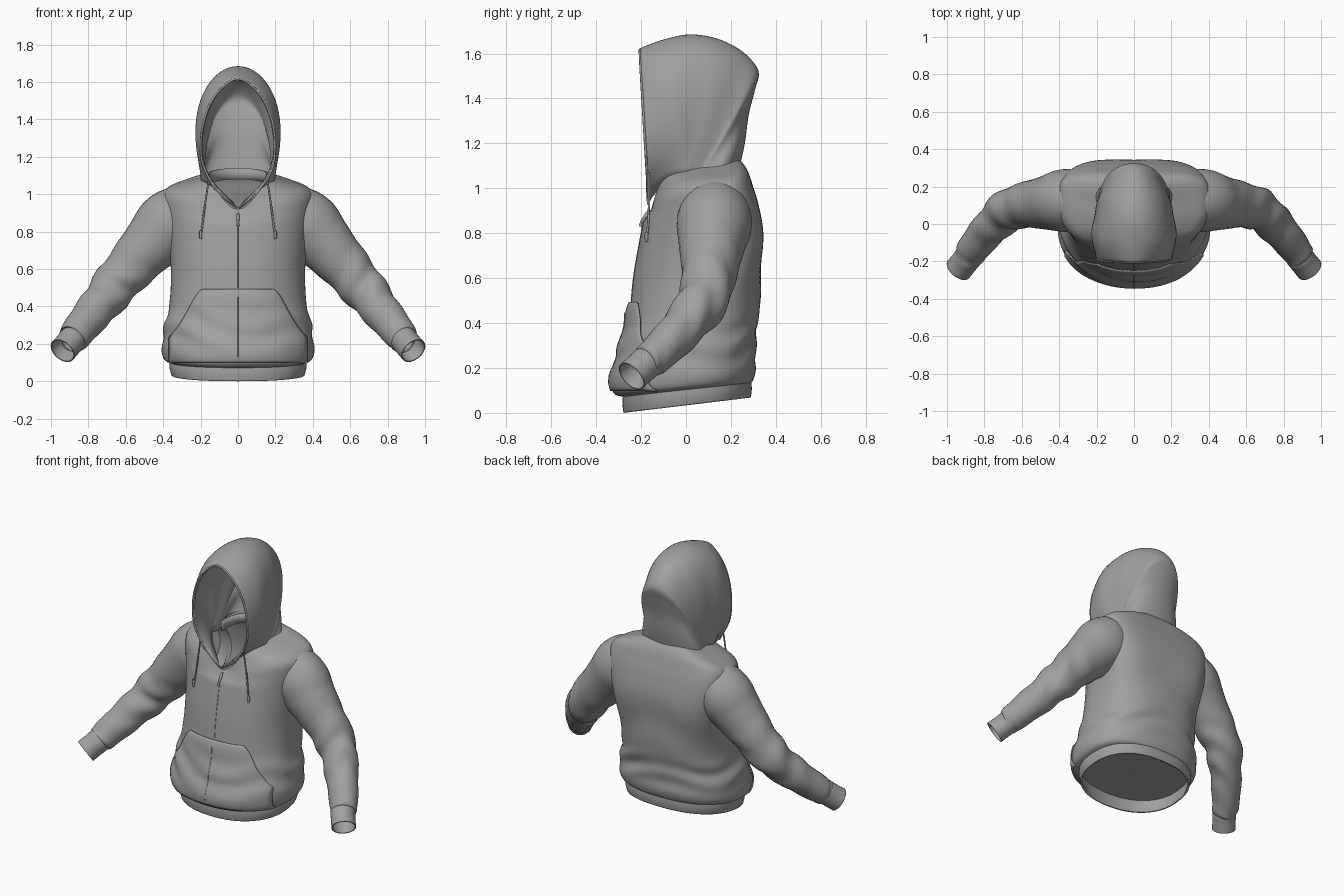
import bpy, bmesh, math
from mathutils import Vector
from mathutils.bvhtree import BVHTree

cube = bpy.data.objects.get("Cube")
if cube:
    bpy.data.objects.remove(cube, do_unlink=True)


def make_material(name, value):
    m = bpy.data.materials.new(name)
    m.use_nodes = True
    m.diffuse_color = (value, value, value, 1)
    m.node_tree.nodes["Principled BSDF"].inputs["Base Color"].default_value = m.diffuse_color
    return m


cloth = make_material("grey cloth", 0.35)


def catmull(rows, steps):
    """Smoothly resample rows of numbers."""
    out = []
    for i in range(len(rows) - 1):
        a, b, c, d = (rows[min(max(k, 0), len(rows) - 1)] for k in range(i - 1, i + 3))
        for s in range(steps):
            t = s / steps
            out.append([0.5 * (2 * q + (r - p) * t + (2*p - 5*q + 4*r - w) * t**2
                               + (3*q - p - 3*r + w) * t**3)
                        for p, q, r, w in zip(a, b, c, d)])
    return out + [list(rows[-1])]


def loft(name, rings, closed=True, thick=0.0, offset=-1):
    """Skin a list of point rings, then shade smooth."""
    bm = bmesh.new()
    vs = [[bm.verts.new(p) for p in ring] for ring in rings]
    n = len(rings[0])
    for a, b in zip(vs, vs[1:]):
        for j in range(n if closed else n - 1):
            k = (j + 1) % n
            bm.faces.new((a[j], a[k], b[k], b[j]))
    bmesh.ops.remove_doubles(bm, verts=bm.verts, dist=1e-5)
    me = bpy.data.meshes.new(name)
    bm.to_mesh(me)
    bm.free()
    me.materials.append(cloth)
    ob = bpy.data.objects.new(name, me)
    bpy.context.scene.collection.objects.link(ob)
    if thick:
        mod = ob.modifiers.new("thickness", "SOLIDIFY")
        mod.thickness, mod.offset = thick, offset
    bpy.ops.object.select_all(action="DESELECT")
    ob.select_set(True)
    bpy.context.view_layer.objects.active = ob
    bpy.ops.object.shade_smooth_by_angle(angle=math.radians(50))
    return ob


def spow(v, e):
    return math.copysign(abs(v) ** e, v)


def gauss(v, mid, width):
    return math.exp(-((v - mid) / width) ** 2)


def body_ring(z, rx, front, back, mid, count=96):
    """Egg section: rounded front, flatter back, rising toward the back."""
    pts = []
    for i in range(count):
        a = 2 * math.pi * i / count
        c, s = math.cos(a), math.sin(a)
        n = 2 / (2.4 + 1.6 * gauss(z, 0.85, 0.3) if s > 0 else 2.2)
        x = rx * spow(c, n)
        y = mid + abs(spow(s, n)) * ((back if s > 0 else front) - mid)
        # slanting folds around the waist and across the back
        fold = 0.008 * gauss(z, 0.27, 0.1) * math.sin(38 * z + 7 * x + 2 * math.sin(3 * a))
        fold += 0.005 * gauss(z, 0.6, 0.2) * math.sin(16 * z + 9 * abs(x)) * max(s, 0)
        x, y = x + fold * c, y + fold * s
        zz = z + 0.12 * (y + 0.28) * max(0, 1 - z / 0.6)
        # neckline slopes forward and dips to a point at the front
        if z > 0.85:
            zz = 0.85 + (z - 0.85) * (1 - 0.15 * (1 - s) - 0.45 * max(0, -s) ** 6)
        pts.append((x, y, zz))
    return pts


# Torso: height, half width, front, back, widest depth
BODY = [(.07, .355, -.275, .285, 0), (.09, .395, -.32, .30, 0), (.15, .408, -.335, .312, 0),
        (.26, .395, -.305, .308, 0), (.34, .378, -.272, .318, .01), (.45, .362, -.25, .326, .03),
        (.62, .36, -.232, .336, .06), (.80, .38, -.20, .343, .09), (.93, .40, -.175, .322, .11),
        (1.02, .405, -.162, .295, .12), (1.07, .37, -.156, .278, .12),
        (1.105, .285, -.152, .258, .10), (1.135, .185, -.15, .23, .06)]
torso = loft("torso", [body_ring(*r) for r in catmull(BODY, 6)])
tree = BVHTree.FromPolygons([v.co for v in torso.data.vertices],
                            [tuple(p.vertices) for p in torso.data.polygons])


def on_front(x, z, lift):
    """Point on the chest at x, z, lifted off the surface."""
    hit = tree.ray_cast(Vector((x, -1, z)), Vector((0, 1, 0)))[0]
    return Vector((x, (hit.y if hit and hit.y < 0.1 else -0.05) - lift, z))


# Waistband, and the lining that closes the body above it
HEM = [(0, .356, -.278, .288, 0), (.04, .366, -.283, .293, 0), (.09, .366, -.28, .29, 0)]
loft("waistband", [body_ring(*r) for r in catmull(HEM, 4)], thick=0.012)
loft("body_lining", [body_ring(.085, .359 * f, -.277 * f, .286 * f, 0)
                     for f in (.01, .5, 1)])

# Front pocket with curved hand openings
rows = []
for i in range(31):
    z = 0.1 + 0.39 * i / 30
    t = max(0, (z - 0.24) / 0.25)
    half = 0.365 - 0.155 * t ** 0.75 - 0.02 * t ** 12
    lift = 0.002 + 0.016 * t * (1 - t ** 8)
    rows.append([on_front(half * k / 20, z, lift * (1 - 0.4 * abs(k / 20) ** 8))
                 for k in range(-20, 21)])
loft("front_pocket", rows, closed=False, thick=0.007, offset=1)


def tube(name, stations, sides=32, fold=0.0, thick=0.0, depth=1.0):
    """Round tube along x, y, z, radius stations, with optional folds."""
    path = catmull(stations, 10)
    rings = []
    for i, (x, y, z, r) in enumerate(path):
        p0, p1 = path[max(i - 1, 0)], path[min(i + 1, len(path) - 1)]
        axis = (Vector(p1[:3]) - Vector(p0[:3])).normalized()
        u = axis.cross(Vector((0, 1, 0))).normalized()
        v = axis.cross(u) * depth
        t = i / (len(path) - 1)
        ring = []
        for k in range(sides):
            a = 2 * math.pi * k / sides
            w = fold * (gauss(t, 0.58, 0.13) + 0.5 * gauss(t, 0.92, 0.08))
            rr = r + w * math.sin(50 * t + 2.5 * math.sin(a + 1) + math.cos(2 * a))
            ring.append(Vector((x, y, z)) + rr * (math.cos(a) * u + math.sin(a) * v))
        rings.append(ring)
    return loft(name, rings, thick=thick)


SLEEVE = [(.22, .13, .90, .12), (.30, .13, .88, .168), (.375, .125, .83, .18),
          (.45, .115, .75, .16), (.55, .105, .64, .136), (.66, .08, .51, .12),
          (.755, -.005, .39, .104), (.84, -.105, .285, .092), (.882, -.165, .23, .082),
          (.892, -.18, .22, .064)]
CUFF = [(.87, -.155, .242, .066), (.887, -.178, .222, .074), (.908, -.205, .197, .073),
        (.938, -.242, .163, .074)]

for side, label in ((1, "left"), (-1, "right")):
    def flip(rows):
        return [(side * x, *rest) for x, *rest in rows]
    tube(label + "_sleeve", flip(SLEEVE), fold=0.008, depth=0.93)
    tube(label + "_cuff", flip(CUFF), thick=0.006)
    # Drawstring hanging from the collar, with a tip
    string = []
    for x, z in ((.158, 1.07), (.168, 1.0), (.18, .92), (.19, .84), (.2, .77)):
        p = on_front(side * x, z, 0.006)
        p.y = min(p.y, -0.165)
        string.append(p)
    tube(label + "_drawstring", [(*p, 0.005) for p in string], sides=8)
    tube(label + "_string_tip", [(*(string[-1] + Vector((0, 0, d))), r)
                                 for d, r in ((.035, .007), (.01, .008), (-.01, .006))], sides=8)

# Hood: arches fanning from the face opening to the nape.
# crown y, crown z, foot y, foot z, half width, pinch at the foot, bulge, peak
HOOD = [(-.205, 1.595, -.165, .92, .178, .95, .27, .022),
        (-.19, 1.62, -.15, .96, .19, .75, .27, .01),
        (-.09, 1.665, -.09, 1.02, .2, .35, .28, 0), (.02, 1.685, -.03, 1.04, .2, .1, .28, 0),
        (.14, 1.666, .0, 1.05, .196, 0, .21, 0), (.25, 1.61, .02, 1.05, .192, 0, .13, 0),
        (.322, 1.525, .04, 1.05, .19, 0, .08, 0), (.308, 1.44, .05, 1.05, .19, 0, .08, 0),
        (.28, 1.33, .06, 1.05, .192, 0, .1, 0), (.262, 1.2, .07, 1.05, .195, 0, .13, 0),
        (.24, 1.10, .08, 1.05, .2, 0, .17, 0)]
arches = []
for i, (cy, cz, fy, fz, w, pinch, bulge, peak) in enumerate(catmull(HOOD, 5)):
    arch = []
    for k in range(49):
        a = math.pi * k / 48
        c, s = math.cos(a), abs(math.sin(a))
        x = w * (c + bulge * math.sin(2 * a)) * (1 - pinch * (1 - s) ** 7)
        sag = 0.004 * math.sin(i * 0.55 + 3 * s) * math.sin(2 * a)
        rise = s ** 0.92
        arch.append((x + sag, fy + (cy - fy) * rise, fz + (cz - fz) * rise + peak * s ** 30))
    arches.append(arch)
loft("hood", arches, closed=False, thick=0.014, offset=1)

# Rolled edge around the face opening
tube("hood_rim", [(*p, 0.006) for p in arches[0][1:-1:3]], sides=8)

# Neckband inside the hood
band = [[(0.16 * math.cos(a), 0.05 + 0.165 * math.sin(a), z + 0.03 * math.sin(a))
         for a in (math.pi * k / 32 for k in range(33))]
        for z in (1.05, 1.08, 1.11)]
loft("inner_neckband", band, closed=False, thick=0.01)

# Front zip line and pull
tube("front_zip", [(*on_front(0, 0.9 - 0.05 * k, 0.0), 0.002) for k in range(9)], sides=6)
tube("pocket_seam", [(*on_front(0, z, 0.009 + 0.016 * max(0, (z - 0.24) / 0.25)), 0.002)
                     for z in (0.45 - 0.04 * k for k in range(9))], sides=6)
tube("zip_pull", [(*on_front(0, z, 0.008), r) for z, r in
                  ((.90, .005), (.88, .009), (.85, .006), (.83, .008))], sides=8)
